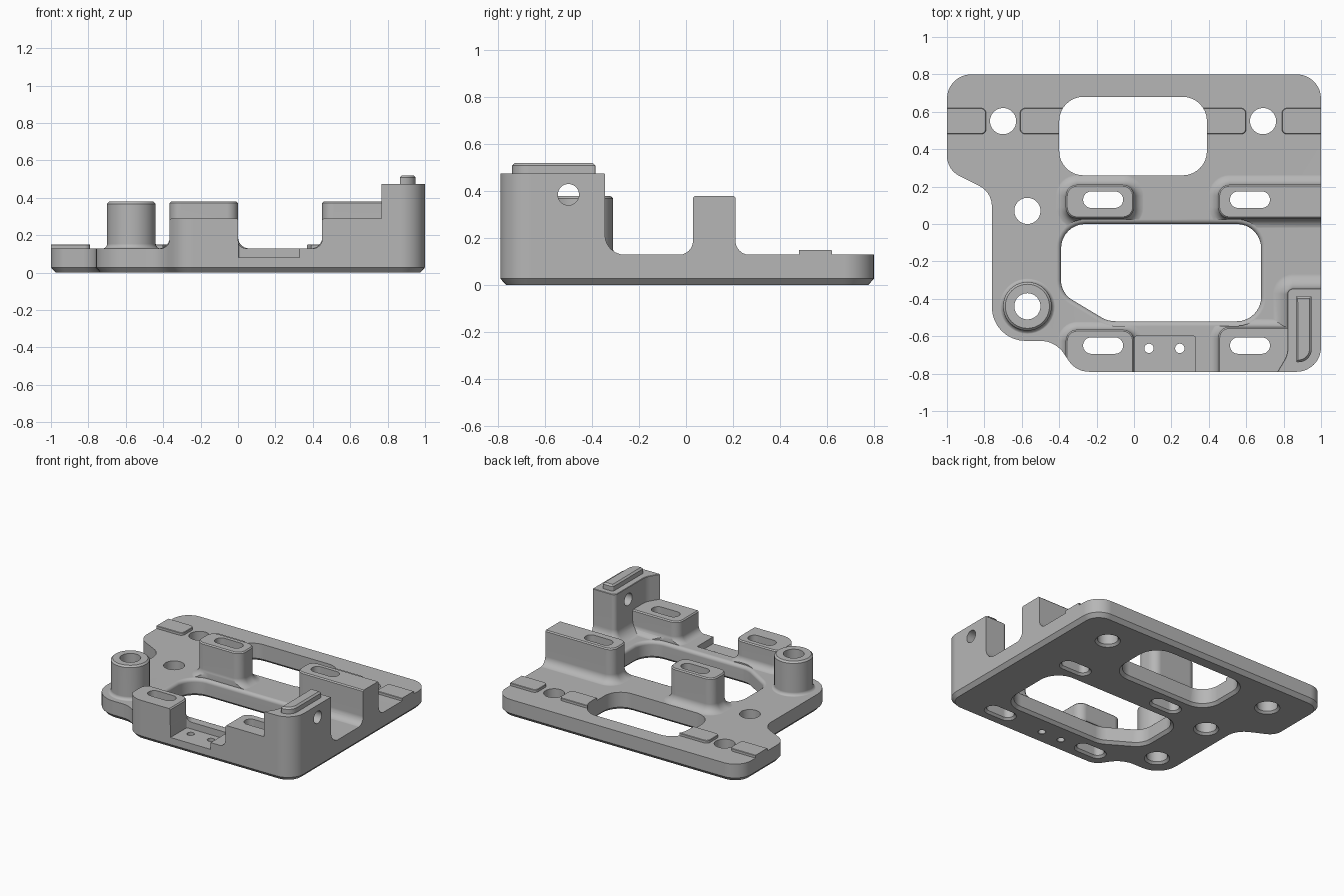
import bpy
import bmesh
from math import sin, cos, pi, tau
from mathutils import Vector

cube = bpy.data.objects.get("Cube")
if cube:
    bpy.data.objects.remove(cube, do_unlink=True)

metal = bpy.data.materials.new("machined grey")
metal.use_nodes = True
grey = (0.47, 0.47, 0.47, 1)
metal.diffuse_color = grey
metal.node_tree.nodes["Principled BSDF"].inputs["Base Color"].default_value = grey

PLATE = 0.13


# ---- outline helpers (counterclockwise) ----
def rounded(corners, steps=8):
    """Polygon of (x, y, radius) corners, each turned into an arc."""
    pts = []
    n = len(corners)
    for i, (x, y, r) in enumerate(corners):
        p = Vector((x, y))
        u = (Vector(corners[i - 1][:2]) - p).normalized()
        v = (Vector(corners[(i + 1) % n][:2]) - p).normalized()
        if r == 0:
            pts.append(p)
            continue
        half = u.angle(v) / 2
        centre = p + (u + v).normalized() * (r / sin(half))
        reach = r * cos(half) / sin(half)
        a, b = p + u * reach - centre, p + v * reach - centre
        turn = a.angle_signed(b)
        for k in range(steps + 1):
            t = -turn * k / steps
            pts.append(centre + Vector((a.x * cos(t) - a.y * sin(t),
                                        a.x * sin(t) + a.y * cos(t))))
    return pts


def rect(x0, x1, y0, y1, r):
    return rounded([(x0, y0, r), (x1, y0, r), (x1, y1, r), (x0, y1, r)])


def circle(x, y, r, n=40):
    return [Vector((x + r * cos(tau * k / n), y + r * sin(tau * k / n))) for k in range(n)]


def offset(pts, d):
    out = []
    for i, p in enumerate(pts):
        e1 = (p - pts[i - 1]).normalized()
        e2 = (pts[(i + 1) % len(pts)] - p).normalized()
        n1, n2 = Vector((e1.y, -e1.x)), Vector((e2.y, -e2.x))
        out.append(p + (n1 + n2) * (d / (1 + n1.dot(n2))))
    return out


# ---- solid helpers ----
def loft(name, pts, rings, along_x=False):
    """Closed solid through (offset, height) rings of one outline."""
    bm = bmesh.new()
    loops = []
    for d, z in rings:
        ring = offset(pts, d)
        loops.append([bm.verts.new((z, p.x, p.y) if along_x else (p.x, p.y, z)) for p in ring])
    n = len(pts)
    for low, high in zip(loops, loops[1:]):
        for i in range(n):
            j = (i + 1) % n
            bm.faces.new((low[i], low[j], high[j], high[i]))
    bm.faces.new(loops[0][::-1])
    bm.faces.new(loops[-1])
    mesh = bpy.data.meshes.new(name)
    bm.to_mesh(mesh)
    bm.free()
    mesh.materials.append(metal)
    obj = bpy.data.objects.new(name, mesh)
    bpy.context.collection.objects.link(obj)
    return obj


def combine(body, tool, operation):
    mod = body.modifiers.new("boolean", "BOOLEAN")
    mod.operation = operation
    mod.solver = "EXACT"
    mod.object = tool
    bpy.context.view_layer.objects.active = body
    bpy.ops.object.modifier_apply(modifier=mod.name)
    bpy.data.objects.remove(tool, do_unlink=True)


def add(body, pts, top, flare=0.0, edge=0.008):
    """Raised boss with a concave fillet at its foot and an eased top edge."""
    base = PLATE - 0.001
    rings = [(flare, 0.08)]
    if flare:
        for k in range(7):
            t = pi / 2 * k / 6
            rings.append((flare * (1 - sin(t)), base + flare * (1 - cos(t))))
    rings += [(0, top - edge), (-edge, top)]
    combine(body, loft("raised", pts, rings), "UNION")


def cut(body, pts, chamfer=0.015, ease=0.0):
    """Through opening, chamfered below and optionally rounded over above."""
    rings = [(chamfer + 0.05, -0.05), (0, chamfer)]
    if ease:
        for k in range(6):
            t = pi / 2 * k / 5
            rings.append((ease * (1 - cos(t)), PLATE - ease + ease * sin(t)))
    rings.append((ease, 0.7))
    combine(body, loft("cutter", pts, rings), "DIFFERENCE")


# Stock slab, trimmed to the outline later
body = loft("mounting_plate", rect(-1.4, 1.4, -1.4, 1.4, 0.1), [(0, -0.2), (0, PLATE)])

# Low pads beside the rear screw holes
for x0, x1 in ((-1.2, -0.79), (-0.61, -0.35), (0.35, 0.6), (0.79, 1.2)):
    add(body, rect(x0, x1, 0.48, 0.62, 0.03), 0.15, edge=0.003)

# Rear slotted blocks
add(body, rect(-0.365, 0, 0.03, 0.21, 0.06), 0.38, 0.06)
add(body, rect(0.45, 1.2, 0.03, 0.21, 0.06), 0.38, 0.06)

# Front slotted blocks
add(body, rect(-0.365, 0, -1.1, -0.565, 0.06), 0.29, 0.05)
add(body, rect(0.45, 0.95, -1.1, -0.55, 0.06), 0.29, 0.05)

# Tall corner block and the key on its top
add(body, rounded([(0.82, -0.345, 0.03), (0.82, -0.7, 0.12), (0.76, -0.8, 0),
                   (0.76, -1.1, 0), (1.2, -1.1, 0), (1.2, -0.345, 0)]), 0.475, 0.085, 0.003)
add(body, rounded([(0.865, -0.385, 0.01), (0.865, -0.74, 0.01),
                   (0.95, -0.735, 0.07), (0.95, -0.385, 0.01)]), 0.52, edge=0.012)

# Round post
add(body, circle(-0.57, -0.44, 0.13), 0.38, 0.025, 0.012)

# Trim to the plate outline, chamfered along the bottom
outline = rounded([(1, -0.79, 0.13), (1, 0.8, 0.13), (-1, 0.8, 0.13), (-1, 0.29, 0.12),
                   (-0.76, 0.17, 0.12), (-0.76, -0.625, 0.18), (-0.42, -0.625, 0.15),
                   (-0.31, -0.79, 0.13)])
combine(body, loft("trim", outline, [(-0.025, 0), (0, 0.028), (0, 1)]), "INTERSECT")

# Shallow recess in the front edge
combine(body, loft("recess", rect(0.003, 0.33, -1, -0.6, 0.01), [(0, 0.08), (0, 0.7)]), "DIFFERENCE")

# Two large windows
cut(body, rect(-0.4, 0.39, 0.26, 0.68, 0.13), 0.02)
cut(body, rounded([(-0.39, -0.37, 0.12), (-0.14, -0.52, 0.15), (0.68, -0.52, 0.13),
                   (0.68, 0, 0.13), (-0.39, 0, 0.13)]), 0.02, 0.025)

# Adjustment slots through the blocks
for x in (-0.165, 0.62):
    for y in (0.13, -0.65):
        cut(body, rect(x - 0.107, x + 0.107, y - 0.044, y + 0.044, 0.0435))

# Screw and pin holes
for x, y, r in ((-0.7, 0.55, 0.07), (0.69, 0.55, 0.07), (-0.57, 0.07, 0.07),
                (-0.57, -0.44, 0.07), (0.08, -0.665, 0.025), (0.245, -0.665, 0.025)):
    cut(body, circle(x, y, r), 0.015 if r > 0.05 else 0.002)

# Cross hole through the tall block
combine(body, loft("cross", circle(-0.5, 0.385, 0.045), [(0, 0.7), (0, 1.2)], True), "DIFFERENCE")

# Smooth fillets, crisp edges
bpy.ops.object.select_all(action="DESELECT")
body.select_set(True)
bpy.context.view_layer.objects.active = body
bpy.ops.object.shade_smooth_by_angle(angle=pi / 6)
weighted = body.modifiers.new("weighted normals", "WEIGHTED_NORMAL")
weighted.keep_sharp = True
